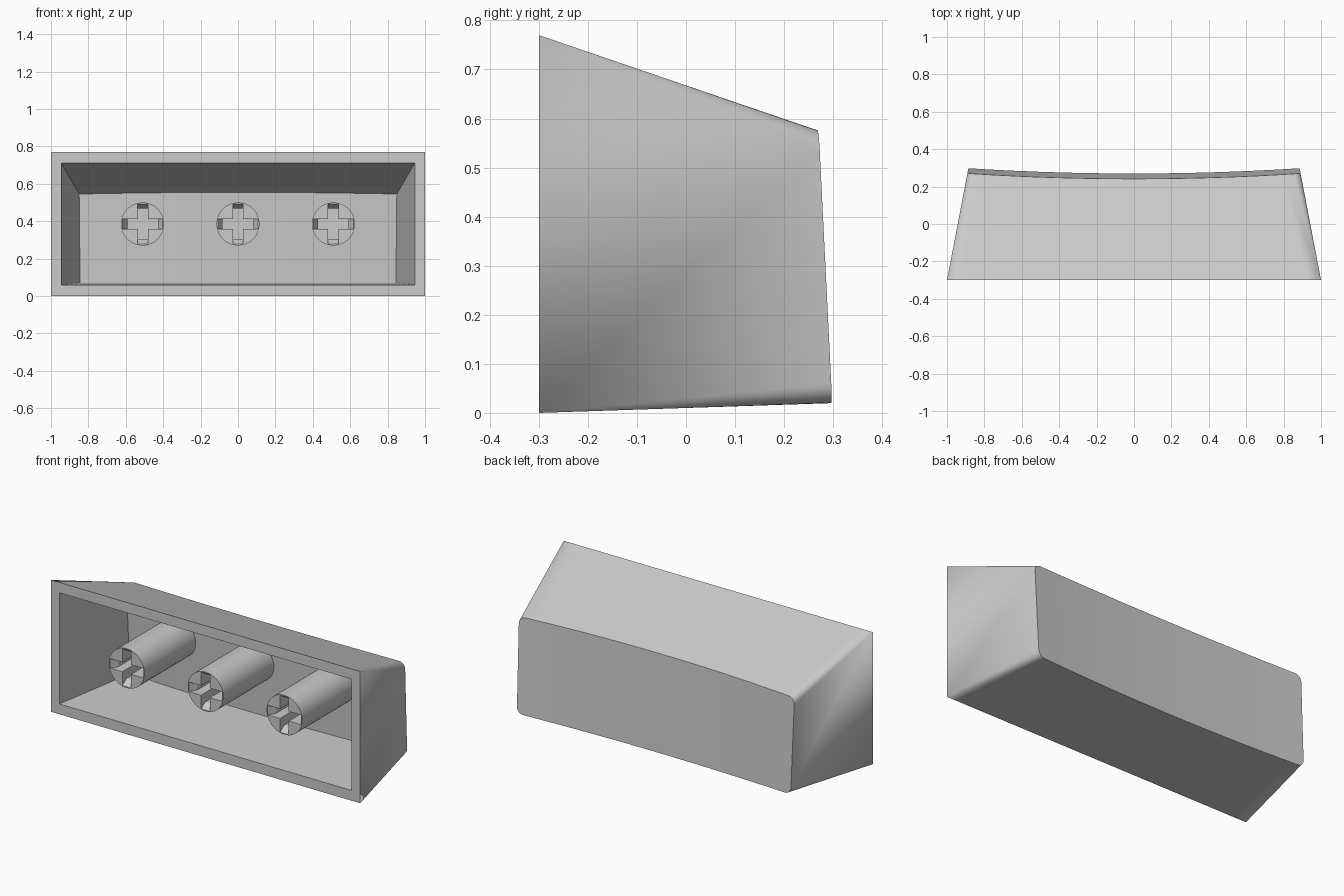
import bpy, bmesh, math

cube = bpy.data.objects.get("Cube")
if cube:
    bpy.data.objects.remove(cube)

FRONT, FAR = -0.3, 0.3
ARC, MID = 6, 28          # steps per rounded corner, steps along the long sides

grey = bpy.data.materials.new("light grey plastic")
grey.use_nodes = True
grey.diffuse_color = (0.6, 0.6, 0.6, 1)
grey.node_tree.nodes["Principled BSDF"].inputs["Base Color"].default_value = (0.6, 0.6, 0.6, 1)


def make_object(name, bm):
    bmesh.ops.remove_doubles(bm, verts=bm.verts, dist=1e-5)
    bmesh.ops.recalc_face_normals(bm, faces=bm.faces)
    mesh = bpy.data.meshes.new(name)
    bm.to_mesh(mesh)
    bm.free()
    mesh.materials.append(grey)
    obj = bpy.data.objects.new(name, mesh)
    bpy.context.collection.objects.link(obj)
    return obj


def smooth(obj):
    bpy.ops.object.select_all(action='DESELECT')
    obj.select_set(True)
    bpy.context.view_layer.objects.active = obj
    bpy.ops.object.shade_smooth_by_angle(angle=math.radians(30))


def columns(hx, low, high, r):
    """Rounded rectangle as (x, bottom z, top z) columns from left to right."""
    left = []
    for k in range(ARC + 1):
        a = math.pi / 2 * k / ARC
        dx, dz = r * (1 - math.sin(a)), r * (1 - math.cos(a))
        # arc runs from the upright side to the long side
        left.append((-hx + r - r * math.sin(math.pi / 2 - a), low + r - r * math.sin(a),
                     high - r + r * math.sin(a)))
    inner = hx - r
    mid = [(-inner + 2 * inner * i / MID, low, high) for i in range(1, MID)]
    right = [(-x, b, t) for x, b, t in reversed(left)]
    return left + mid + right


def ring(cols):
    return [(x, b) for x, b, t in cols] + [(x, t) for x, b, t in reversed(cols)]


def dish(x, z):
    """Slanted back surface, hollowed across its width."""
    return 0.298 - 0.05 * (z - 0.02) - 0.028 * (1 - (x / 0.885) ** 2)


def meet(a, b, offset):
    """Point where the side line from a (front) to b (far) meets the dish."""
    t = 1.0
    for _ in range(12):
        x, z = (p + (q - p) * t for p, q in zip(a, b))
        t = (dish(x, z) - offset - FRONT) / (FAR - FRONT)
    return (x, FRONT + (FAR - FRONT) * t, z)


def bridge(bm, a, b):
    n = len(a)
    for i in range(n):
        j = (i + 1) % n
        bm.faces.new((a[i], a[j], b[j], b[i]))


def tapered_wall(bm, front, far, offset):
    """Side walls closed by a curved end; returns the front loop."""
    fr, bk = ring(front), ring(far)
    v0 = [bm.verts.new((x, FRONT, z)) for x, z in fr]
    v1 = [bm.verts.new(meet(a, b, offset)) for a, b in zip(fr, bk)]
    bridge(bm, v0, v1)
    n = len(v1)
    for i in range(n // 2 - 1):
        bm.faces.new((v1[i], v1[i + 1], v1[n - 2 - i], v1[n - 1 - i]))
    return v0


# Hollow shell: outer body, cavity and the flat rim between them
bm = bmesh.new()
outer = tapered_wall(bm, columns(1.0, 0, 0.77, 0), columns(0.885, 0.02, 0.565, 0.04), 0)
cavity = tapered_wall(bm, columns(0.945, 0.06, 0.71, 0), columns(0.826, 0.072, 0.506, 0), 0.085)
bridge(bm, outer, cavity)
smooth(make_object("shell", bm))


def cross_loop(bm, cx, cz, y, w, reach):
    quarter = [(reach, -w), (reach, w), (w, w)]
    pts = []
    for _ in range(4):
        pts += quarter
        quarter = [(-z, x) for x, z in quarter]
    return [bm.verts.new((cx + x, y, cz + z)) for x, z in pts]


# Three round stems, each with a cross socket and sloped lead-ins
for name, cx in (("right", -0.51), ("middle", 0), ("left", 0.51)):
    cz = 0.385
    bm = bmesh.new()
    loops = []
    for y in (FRONT, 0.2):
        loops.append([bm.verts.new((cx + 0.115 * math.cos(a), y, cz + 0.115 * math.sin(a)))
                      for a in (math.tau * i / 48 for i in range(48))])
    bridge(bm, *loops)
    for loop in loops:
        bm.faces.new(loop)
    stem = make_object(name + "_stem", bm)

    bm = bmesh.new()
    loops = [cross_loop(bm, cx, cz, y, 0.028, r)
             for y, r in ((FRONT - 0.01, 0.114), (FRONT + 0.04, 0.082), (-0.05, 0.082))]
    bridge(bm, loops[0], loops[1])
    bridge(bm, loops[1], loops[2])
    bm.faces.new(loops[0])
    bm.faces.new(loops[2])
    cutter = make_object(name + "_socket_cutter", bm)

    cut = stem.modifiers.new("socket", 'BOOLEAN')
    cut.operation = 'DIFFERENCE'
    cut.solver = 'EXACT'
    cut.object = cutter
    bpy.context.view_layer.objects.active = stem
    bpy.ops.object.modifier_apply(modifier=cut.name)
    bpy.data.objects.remove(cutter)
    smooth(stem)
